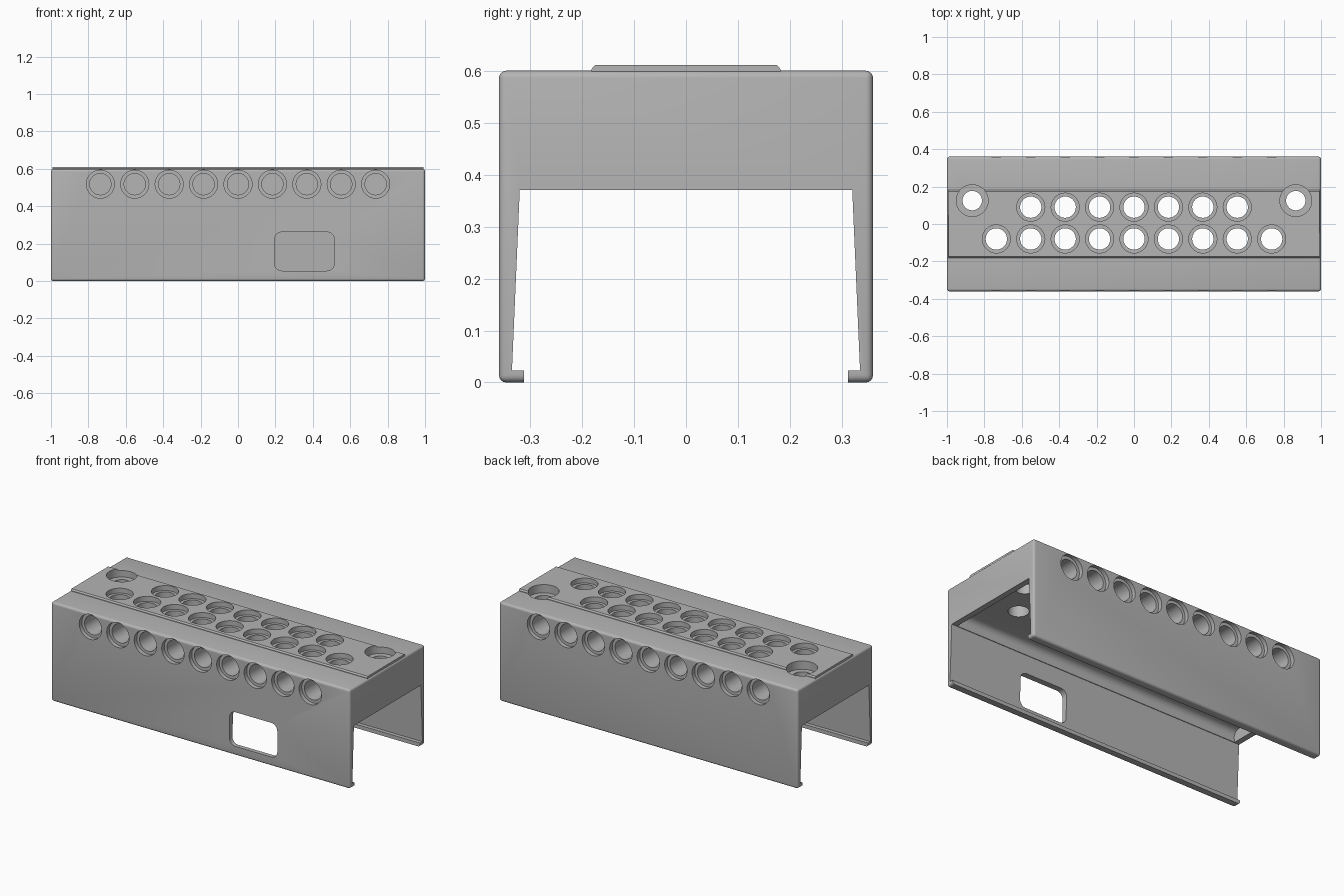
import bpy, bmesh, math
from mathutils import Matrix, Vector

cube = bpy.data.objects.get("Cube")
if cube:
    bpy.data.objects.remove(cube, do_unlink=True)

grey = bpy.data.materials.new("plain grey")
grey.use_nodes = True
COLOUR = (0.46, 0.46, 0.46, 1)
grey.diffuse_color = COLOUR
grey.node_tree.nodes["Principled BSDF"].inputs["Base Color"].default_value = COLOUR


def add_object(name, bm):
    bmesh.ops.recalc_face_normals(bm, faces=bm.faces)
    mesh = bpy.data.meshes.new(name)
    bm.to_mesh(mesh)
    bm.free()
    mesh.materials.append(grey)
    obj = bpy.data.objects.new(name, mesh)
    bpy.context.collection.objects.link(obj)
    return obj


def prism(name, points, start, end, place):
    """Extrude a 2D outline from start to end; place(u, v, t) gives the 3D point."""
    bm = bmesh.new()
    rings = [[bm.verts.new(place(u, v, t)) for u, v in points] for t in (start, end)]
    bm.faces.new(rings[0])
    bm.faces.new(rings[1])
    n = len(points)
    for i in range(n):
        j = (i + 1) % n
        bm.faces.new((rings[0][i], rings[0][j], rings[1][j], rings[1][i]))
    return add_object(name, bm)


def along_x(y, z, x):
    return (x, y, z)


def along_y(x, z, y):
    return (x, y, z)


def mirrored(half):
    return half + [(-y, z) for y, z in reversed(half)]


def arc(cu, cv, r, start, steps=8):
    angles = [math.radians(start + 90 * i / steps) for i in range(steps + 1)]
    return [(cu + r * math.cos(a), cv + r * math.sin(a)) for a in angles]


def stepped_hole(bm, origin, axis, wide, narrow, step, depth, segments=40):
    """Stepped round cutter going inward along axis from a surface point."""
    turn = Vector((0, 0, 1)).rotation_difference(Vector(axis)).to_matrix()
    rings = []
    for r, t in ((wide, -0.1), (wide, step), (narrow, step), (narrow, depth)):
        ring = []
        for i in range(segments):
            a = math.tau * i / segments
            local = Vector((r * math.cos(a), r * math.sin(a), t))
            ring.append(bm.verts.new(Vector(origin) + turn @ local))
        rings.append(ring)
    bm.faces.new(rings[0])
    bm.faces.new(rings[-1])
    for low, high in zip(rings, rings[1:]):
        for i in range(segments):
            j = (i + 1) % segments
            bm.faces.new((low[i], low[j], high[j], high[i]))


def combine(target, tool, operation):
    mod = target.modifiers.new(tool.name, 'BOOLEAN')
    mod.operation = operation
    mod.solver = 'EXACT'
    mod.object = tool
    bpy.context.view_layer.objects.active = target
    bpy.ops.object.modifier_apply(modifier=mod.name)
    bpy.data.objects.remove(tool, do_unlink=True)


# Outer block with softened edges
bm = bmesh.new()
bmesh.ops.create_cube(bm, size=1, matrix=Matrix.Translation((0, 0, 0.3))
                      @ Matrix.Diagonal((2, 0.72, 0.6, 1)))
bmesh.ops.bevel(bm, geom=bm.edges[:], offset=0.014, segments=4, profile=0.5,
                affect='EDGES')
cover = add_object("cover_housing", bm)

# Raised strip along the top
strip = prism("raised_strip", mirrored([(0.182, 0.55), (0.182, 0.603), (0.175, 0.611)]),
              -0.992, 0.992, along_x)
combine(cover, strip, 'UNION')

# Open tunnel with inward lips, leaving shallow end walls
tunnel = mirrored([(0.312, -0.1), (0.312, 0.023), (0.335, 0.023), (0.32, 0.37)])
combine(cover, prism("tunnel_cutter", tunnel, -1.1, 1.1, along_x), 'DIFFERENCE')

# Inner recess between the end walls, rounded into the ceiling
recess = mirrored([(0.31, 0.3)] + arc(0.279, 0.4, 0.04, 0))
combine(cover, prism("recess_cutter", recess, -0.965, 0.965, along_x), 'DIFFERENCE')

# Window in the front wall
left, right, low, high, r = 0.195, 0.515, 0.055, 0.262, 0.04
window = (arc(right - r, high - r, r, 0) + arc(left + r, high - r, r, 90)
          + arc(left + r, low + r, r, 180) + arc(right - r, low + r, r, 270))
combine(cover, prism("window_cutter", window, -0.5, -0.2, along_y), 'DIFFERENCE')

# Stepped holes: top rows, both side rows and the two fixing holes
bm = bmesh.new()
pitch = 0.184
for i in range(-4, 5):
    x = i * pitch
    stepped_hole(bm, (x, -0.08, 0.611), (0, 0, -1), 0.075, 0.057, 0.03, 0.3)
    if abs(i) < 4:
        stepped_hole(bm, (x, 0.09, 0.611), (0, 0, -1), 0.075, 0.057, 0.03, 0.3)
    for side in (-1, 1):
        stepped_hole(bm, (x, side * 0.36, 0.518), (0, -side, 0), 0.075, 0.057, 0.025, 0.15)
for side in (-1, 1):
    stepped_hole(bm, (side * 0.865, 0.125, 0.611), (0, 0, -1), 0.085, 0.052, 0.05, 0.3)
combine(cover, add_object("hole_cutter", bm), 'DIFFERENCE')

# Smooth curved walls, keep edges sharp
bpy.ops.object.select_all(action='DESELECT')
cover.select_set(True)
bpy.context.view_layer.objects.active = cover
bpy.ops.object.shade_smooth_by_angle(angle=math.radians(30))
